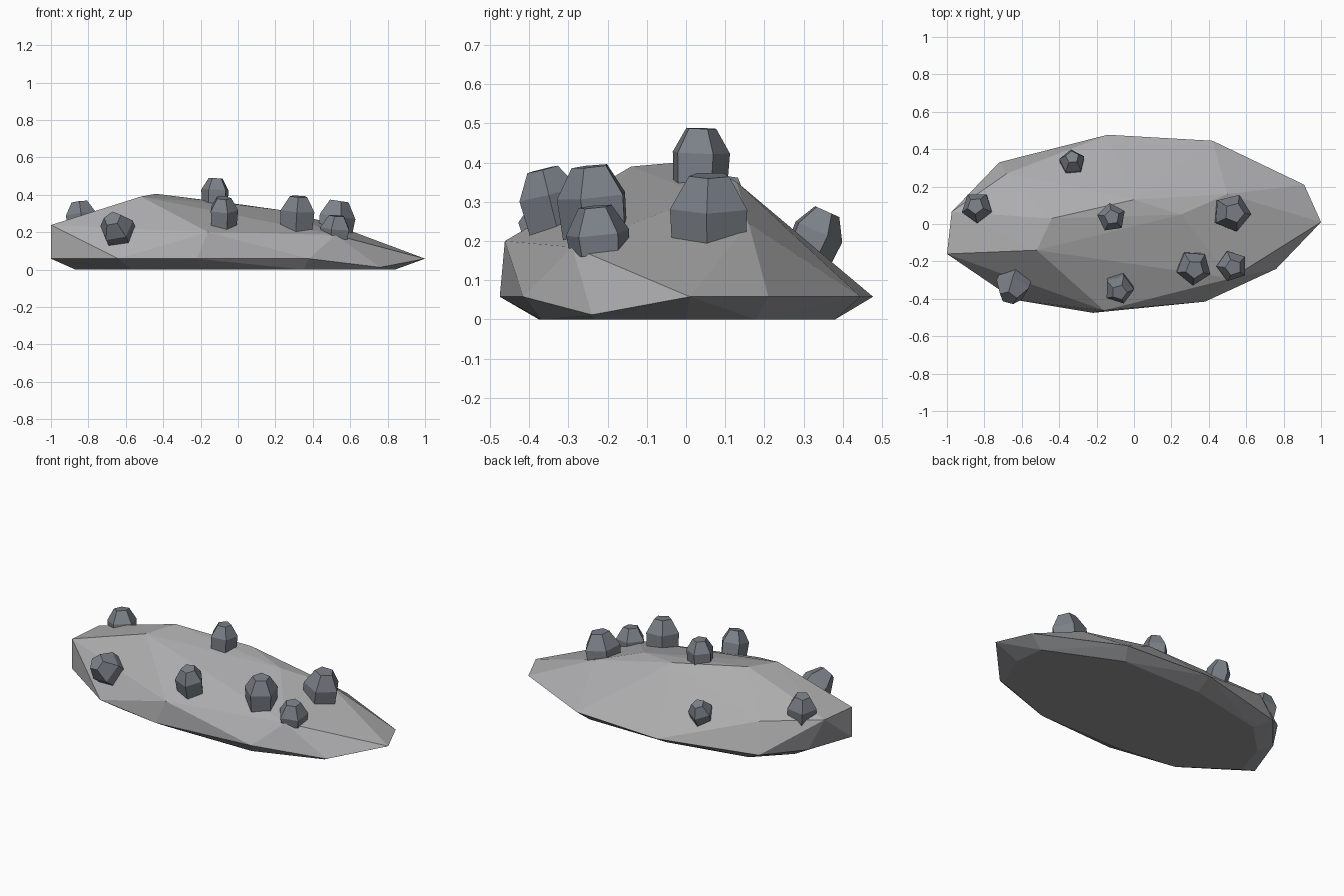
import bpy, bmesh, math
from mathutils import Vector

if "Cube" in bpy.data.objects:
    bpy.data.objects.remove(bpy.data.objects["Cube"])


def material(name, rgb):
    m = bpy.data.materials.new(name)
    m.diffuse_color = (*rgb, 1)
    m.use_nodes = True
    m.node_tree.nodes["Principled BSDF"].inputs["Base Color"].default_value = m.diffuse_color
    return m


def add_object(name, bm, *mats):
    me = bpy.data.meshes.new(name)
    bm.to_mesh(me)
    bm.free()
    for m in mats:
        me.materials.append(m)
    ob = bpy.data.objects.new(name, me)
    bpy.context.collection.objects.link(ob)
    return ob


pale_stone = material("pale_stone", (0.42, 0.42, 0.43))
dark_stone = material("underside_stone", (0.31, 0.315, 0.33))
slate = material("slate_grey", (0.20, 0.22, 0.25))

# Slab: hull of a flat underside, a widest rim and the faceted upper surface
underside = [(-.87, -.12), (-.80, .10), (-.62, .28), (-.14, .38), (.38, .38), (.82, .18),
             (.84, 0), (.74, -.23), (.35, -.37), (-.2, -.375), (-.57, -.33)]
rim = [(-1, -.16), (-.90, .116), (-.72, .33), (-.14, .477), (.42, .445), (.91, .21),
       (1, .01), (.38, -.415), (-.22, -.475), (-.64, -.405)]
upper = [(.76, -.24, .012), (-1, -.16, .238), (-.975, .065, .24), (-.68, .27, .23),
         (-.52, -.14, .39), (-.44, .03, .405), (0, .13, .35), (.25, .05, .315),
         (.5, .16, .245), (-.16, -.462, .2), (.52, -.29, .185)]
bm = bmesh.new()
for p in [(x, y, 0) for x, y in underside] + [(x, y, .058) for x, y in rim] + upper:
    bm.verts.new(p)
bmesh.ops.convex_hull(bm, input=bm.verts)
bmesh.ops.delete(bm, geom=[v for v in bm.verts if not v.link_faces], context='VERTS')
bmesh.ops.recalc_face_normals(bm, faces=bm.faces)
bm.normal_update()
for f in bm.faces:
    f.material_index = 1 if f.normal.z < -.1 else 0
add_object("slab", bm, pale_stone, dark_stone)


# Knob: five-sided stud with a straight body and bevelled flat top
def knob(i, centre, axis, r, turn, depth=1.3):
    rot = Vector(axis).to_track_quat('Z', 'Y')
    bm = bmesh.new()
    rings = []
    for rad, h in ((.93, -depth), (1, .0), (.52, .8)):
        rings.append([bm.verts.new(Vector(centre) + rot @ Vector((
            r * rad * math.cos(math.radians(turn + 72 * k)),
            r * rad * math.sin(math.radians(turn + 72 * k)), r * h))) for k in range(5)])
    for a, b in zip(rings, rings[1:]):
        for k in range(5):
            n = (k + 1) % 5
            bm.faces.new((a[k], a[n], b[n], b[k]))
    bm.faces.new(rings[0][::-1])
    bm.faces.new(rings[-1])
    bmesh.ops.recalc_face_normals(bm, faces=bm.faces)
    add_object(f"knob_{i}", bm, slate)


knobs = [
    ((-.84, .09, .295), (-.12, .1, 1), .085, 40),
    ((-.33, .335, .225), (0, .45, 1), .07, 60),
    ((-.12, .035, .425), (.03, .03, 1), .078, 35),
    ((.525, .06, .285), (.15, 0, 1), .104, 50),
    ((.32, -.235, .315), (.06, -.1, 1), .095, 20),
    ((.525, -.225, .22), (.08, -.1, 1), .085, 70, .6),
    ((-.08, -.35, .32), (.03, -.25, 1), .081, 65),
    ((-.65, -.34, .225), (-.3, -.75, .65), .095, 30),
]
for i, k in enumerate(knobs, 1):
    knob(i, *k)
